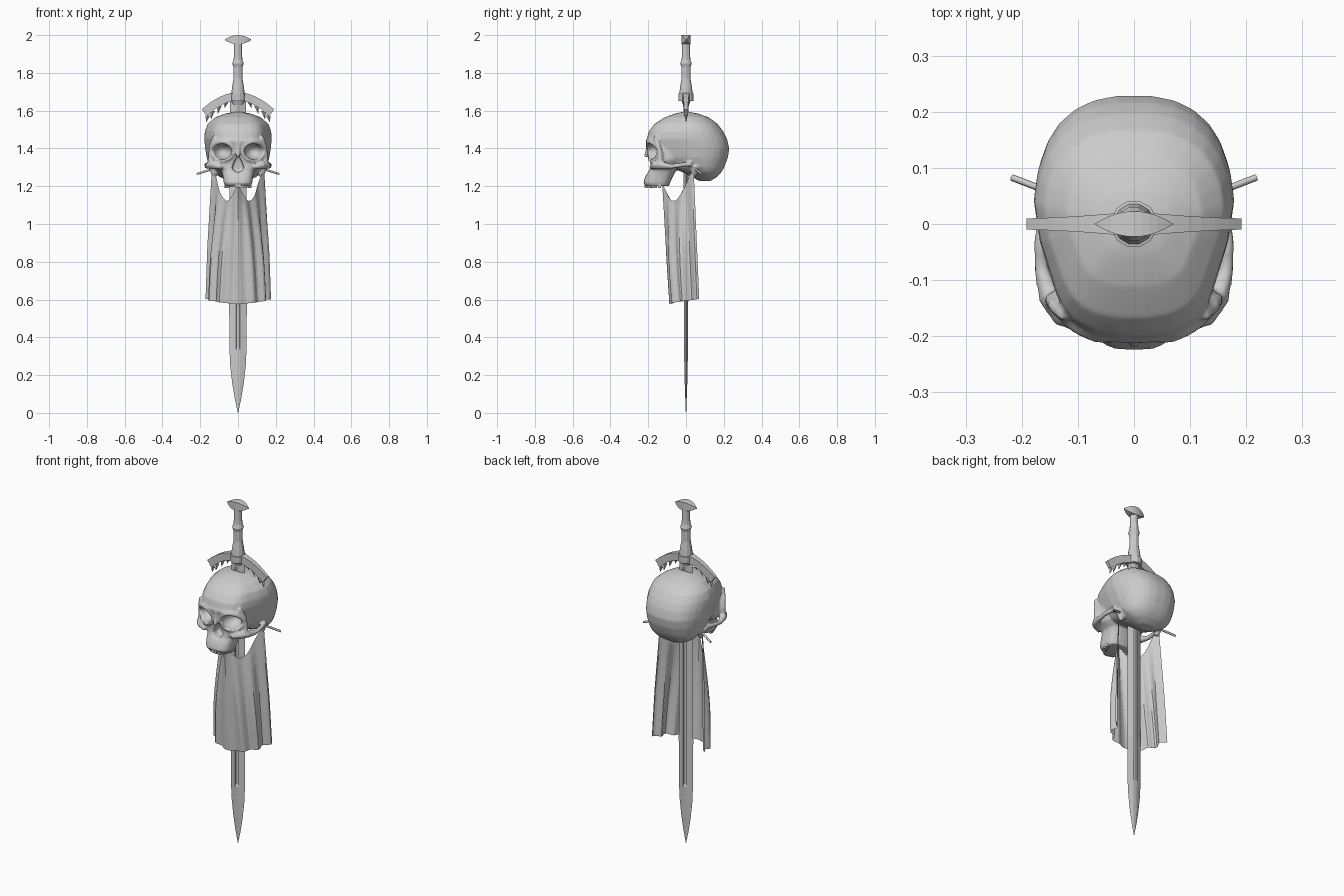
import bpy, bmesh, math, random
from mathutils import Vector
from math import sin, cos, pi

random.seed(4)
default = bpy.data.objects.get("Cube")
if default:
    bpy.data.objects.remove(default, do_unlink=True)

grey = bpy.data.materials.new("plain grey")
grey.use_nodes = True
shade = (0.6, 0.6, 0.6, 1)
grey.diffuse_color = shade
grey.node_tree.nodes["Principled BSDF"].inputs["Base Color"].default_value = shade


def make(name, bm):
    bmesh.ops.recalc_face_normals(bm, faces=bm.faces)
    mesh = bpy.data.meshes.new(name)
    bm.to_mesh(mesh)
    bm.free()
    mesh.materials.append(grey)
    obj = bpy.data.objects.new(name, mesh)
    bpy.context.collection.objects.link(obj)
    return obj


def loft(name, rings):
    """Skin a stack of closed rings and cap both ends."""
    bm = bmesh.new()
    rows = [[bm.verts.new(p) for p in r] for r in rings]
    n = len(rows[0])
    for a, b in zip(rows, rows[1:]):
        for i in range(n):
            j = (i + 1) % n
            bm.faces.new((a[i], a[j], b[j], b[i]))
    bm.faces.new(rows[0])
    bm.faces.new(rows[-1])
    return make(name, bm)


def oval(z, rx, y0, y1, p=1.0, n=28, pinch=0.0):
    """Horizontal superellipse ring, optionally pinched at the temples."""
    pts = []
    for i in range(n):
        a = 2 * pi * (i + 0.5) / n
        c, s = cos(a), sin(a)
        x = math.copysign(abs(c) ** p, c) * rx
        t = math.copysign(abs(s) ** p, s)
        x *= 1 - pinch * sin(pi * max(0, -t))
        pts.append((x, (y0 + y1) / 2 + t * (y1 - y0) / 2, z))
    return pts


def select(obj):
    bpy.ops.object.select_all(action="DESELECT")
    obj.select_set(True)
    bpy.context.view_layer.objects.active = obj


def tube(name, pts, radii, closed=False):
    curve = bpy.data.curves.new(name, "CURVE")
    curve.dimensions = "3D"
    curve.bevel_depth = 1
    curve.bevel_resolution = 1
    curve.use_fill_caps = True
    line = curve.splines.new("POLY")
    line.points.add(len(pts) - 1)
    line.use_cyclic_u = closed
    for q, p, r in zip(line.points, pts, radii):
        q.co = (*p, 1)
        q.radius = r
    curve.materials.append(grey)
    obj = bpy.data.objects.new(name, curve)
    bpy.context.collection.objects.link(obj)
    select(obj)
    bpy.ops.object.convert(target="MESH")
    return obj


def modify(obj, kind, **settings):
    mod = obj.modifiers.new(kind, kind)
    for key, value in settings.items():
        setattr(mod, key, value)
    select(obj)
    bpy.ops.object.modifier_apply(modifier=mod.name)


def combine(target, tool, operation):
    modify(target, "BOOLEAN", operation=operation, solver="EXACT", object=tool)
    bpy.data.objects.remove(tool, do_unlink=True)


# Skull: braincase joined to the face block
skull = loft("skull", [oval(*r, p=0.8, pinch=0.12) for r in (
    (1.228, 0.05, 0.07, 0.13), (1.25, 0.1, 0.03, 0.165), (1.275, 0.132, -0.02, 0.188),
    (1.3, 0.15, -0.08, 0.203), (1.35, 0.167, -0.15, 0.222),
    (1.4, 0.175, -0.18, 0.23), (1.45, 0.18, -0.208, 0.218),
    (1.49, 0.177, -0.198, 0.198), (1.53, 0.162, -0.168, 0.168),
    (1.565, 0.122, -0.112, 0.12), (1.585, 0.067, -0.057, 0.062),
    (1.593, 0.02, -0.02, 0.02))])
face = loft("face", [oval(*r, p=0.7, n=22) for r in (
    (1.2, 0.068, -0.213, -0.09), (1.217, 0.076, -0.226, -0.085),
    (1.25, 0.08, -0.216, -0.07), (1.285, 0.088, -0.196, -0.05),
    (1.31, 0.125, -0.19, -0.04), (1.34, 0.14, -0.19, -0.03),
    (1.4, 0.134, -0.197, -0.03), (1.44, 0.125, -0.214, -0.03),
    (1.47, 0.1, -0.195, -0.03))])
combine(skull, face, "UNION")

# Eye sockets and nose opening
for side in (-1, 1):
    bm = bmesh.new()
    bmesh.ops.create_uvsphere(bm, u_segments=16, v_segments=10, radius=1)
    for v in bm.verts:
        v.co = Vector((side * 0.083, -0.2, 1.385)) + v.co * Vector((0.055, 0.09, 0.046))
    combine(skull, make("socket_cutter", bm), "DIFFERENCE")
outline = ((0, 1.365), (0.02, 1.33), (0.032, 1.295), (0.016, 1.276),
           (-0.016, 1.276), (-0.032, 1.295), (-0.02, 1.33))
nose = loft("nose_cutter", [[(x, y, z) for x, z in outline] for y in (-0.3, -0.14)])
combine(skull, nose, "DIFFERENCE")

# Nasal bridge
bones = [tube("nasal_bone", [(0, -0.195, 1.43), (0, -0.2, 1.39), (0, -0.214, 1.355)],
              (0.02, 0.015, 0.011))]

for side, word in ((-1, "right"), (1, "left")):
    # Raised rim around the eye, heavier along the brow
    rim, sizes = [], []
    for i in range(18):
        a = 2 * pi * i / 18
        x, z = 0.083 + 0.057 * cos(a), 1.386 + 0.051 * sin(a)
        brow = max(0, sin(a))
        rim.append((side * x, -0.196 + 3.8 * (x - 0.026) ** 2 - 0.008 * brow, z))
        sizes.append(0.009 + 0.006 * brow)
    bones.append(tube("eye_rim", rim, sizes, True))
    # Cheekbone, temple ridge and the bone behind the ear
    for name, path, sizes in (
        ("cheekbone", ((0.085, -0.185, 1.3), (0.125, -0.162, 1.312), (0.15, -0.13, 1.312),
                       (0.165, -0.08, 1.305), (0.167, -0.03, 1.312), (0.152, 0.03, 1.318)),
         (0.012, 0.024, 0.022, 0.014, 0.013, 0.016)),
        ("temple_ridge", ((0.125, -0.165, 1.465), (0.142, -0.145, 1.41),
                          (0.145, -0.135, 1.36), (0.142, -0.14, 1.31)),
         (0.011, 0.013, 0.015, 0.018)),
        ("ear_bone", ((0.135, 0.045, 1.31), (0.122, 0.04, 1.25)), (0.026, 0.014))):
        bones.append(tube(name, [(side * x, y, z) for x, y, z in path], sizes))
    # Nail holding the cloth
    tube(word + "_nail", [(side * 0.12, 0.045, 1.295), (side * 0.218, 0.083, 1.265)],
         (0.006, 0.006))

# Upper teeth along the jaw arc
bm = bmesh.new()
for i in range(12):
    a = pi * (i + 0.5) / 12
    made = bmesh.ops.create_cube(bm, size=1)["verts"]
    drop = random.uniform(0, 0.006)
    for v in made:
        v.co = v.co * Vector((0.015, 0.015, 0.036))
        v.co += Vector((0.064 * cos(a), -0.13 - 0.083 * sin(a), 1.208 + drop))
make("teeth", bm)

# Fuse the bones into one smooth skull
select(skull)
for bone in bones:
    bone.select_set(True)
bpy.ops.object.join()
modify(skull, "REMESH", mode="VOXEL", voxel_size=0.006)
modify(skull, "SMOOTH", factor=0.5, iterations=5)
modify(skull, "DECIMATE", ratio=0.3)
select(skull)
bpy.ops.object.shade_smooth_by_angle(angle=math.radians(40))

# Blade with a fuller that runs out towards the point
sections = []
for z, w, t, groove in ((0.0, 0.001, 0.001, 0), (0.08, 0.018, 0.004, 0),
                        (0.16, 0.031, 0.007, 0), (0.25, 0.041, 0.009, 0),
                        (0.335, 0.045, 0.01, 0), (0.345, 0.045, 0.01, 0.006),
                        (0.6, 0.047, 0.012, 0.008), (1.66, 0.042, 0.014, 0.009)):
    g = min(0.011, w * 0.4)
    half = [(w, 0), (g, t), (g * 0.8, t - groove), (-g * 0.8, t - groove), (-g, t)]
    sections.append([(x, y, z) for x, y in half] + [(-x, -y, z) for x, y in half])
loft("blade", sections)

# Collar wedge and grip
loft("collar", [oval(z, rx, -ry, ry, n=12) for z, rx, ry in (
    (1.575, 0.012, 0.005), (1.63, 0.026, 0.016), (1.65, 0.036, 0.024),
    (1.652, 0.04, 0.042), (1.69, 0.042, 0.042), (1.692, 0.038, 0.032))])
loft("grip", [oval(z, r, -r, r, n=12) for z, r in (
    (1.68, 0.038), (1.72, 0.033), (1.77, 0.025), (1.83, 0.025), (1.85, 0.031),
    (1.87, 0.024), (1.9, 0.022), (1.96, 0.021))])

# Lens-shaped pommel and crescent guard, both built across the width
rings = []
for i in range(11):
    u = -1 + 2 * i / 10
    x, swell = 0.07 * u, 1.03 - u * u
    y, top, low = 0.022 * swell, 1.976 + 0.0235 * swell, 1.974 - 0.022 * swell
    rings.append([(x, -y, top), (x, y, top), (x, y, low), (x, -y, low)])
loft("pommel", rings)

rings = []
for i in range(17):
    u = -1 + 2 * i / 16
    x, top, h = 0.192 * u, 1.697 - 0.09 * abs(u) ** 1.9, 0.046 - 0.01 * abs(u)
    y = 0.01 + 0.012 * (1 - abs(u)) ** 1.5
    inner = x * 0.86
    rings.append([(x, -y, top), (x, y, top), (inner, y, top - h), (inner, -y, top - h)])
loft("guard", rings)

# Hooked fangs under the guard
bm = bmesh.new()
for side in (-1, 1):
    for u, length in ((0.38, 0.032), (0.6, 0.042), (0.82, 0.046), (0.97, 0.036)):
        x, z = side * 0.165 * u, 1.66 - 0.09 * u ** 1.9
        base = [bm.verts.new((x + dx, dy, z)) for dx, dy in
                ((-0.013, 0), (0, -0.009), (0.013, 0), (0, 0.009))]
        tip = bm.verts.new((x + side * 0.008, 0, z - length))
        for k in range(4):
            bm.faces.new((base[k], base[(k + 1) % 4], tip))
        bm.faces.new(base)
make("guard_fangs", bm)

# Draped cloth: open at the back, swagged between three hanging points
bm = bmesh.new()
cols, rows = 44, 10
front, hook = Vector((0, -0.125, 1.21)), Vector((0.135, 0.04, 1.3))
grid = []
for i in range(cols + 1):
    u = -1 + 2 * i / cols
    a, sign = abs(u), math.copysign(1, u)
    th = a * pi / 2
    top = front.lerp(hook, a)
    top.x *= sign
    top.y -= 0.012 * sin(pi * a)
    top.z -= 0.1 * sin(pi * a) + 0.03 * sin(pi * a) ** 2
    hem = Vector((sign * 0.158 * sin(th) ** 0.85, -0.083 + 0.153 * (1 - cos(th)),
                  0.575 + 0.028 * a))
    fold = (0.005 + 0.013 * a) * cos(6 * pi * a + 0.7 * sign)
    out = Vector((sign * sin(th), -cos(th), 0))
    column = []
    for j in range(rows + 1):
        v = j / rows
        point = top.lerp(hem, v) + out * (fold * min(1, 0.2 + 1.3 * v))
        point += out * (0.012 * sin(pi * v) * sin(pi * a))
        column.append(bm.verts.new(point))
    grid.append(column)
for a, b in zip(grid, grid[1:]):
    for j in range(rows):
        bm.faces.new((a[j], b[j], b[j + 1], a[j + 1]))
make("cloth", bm)
